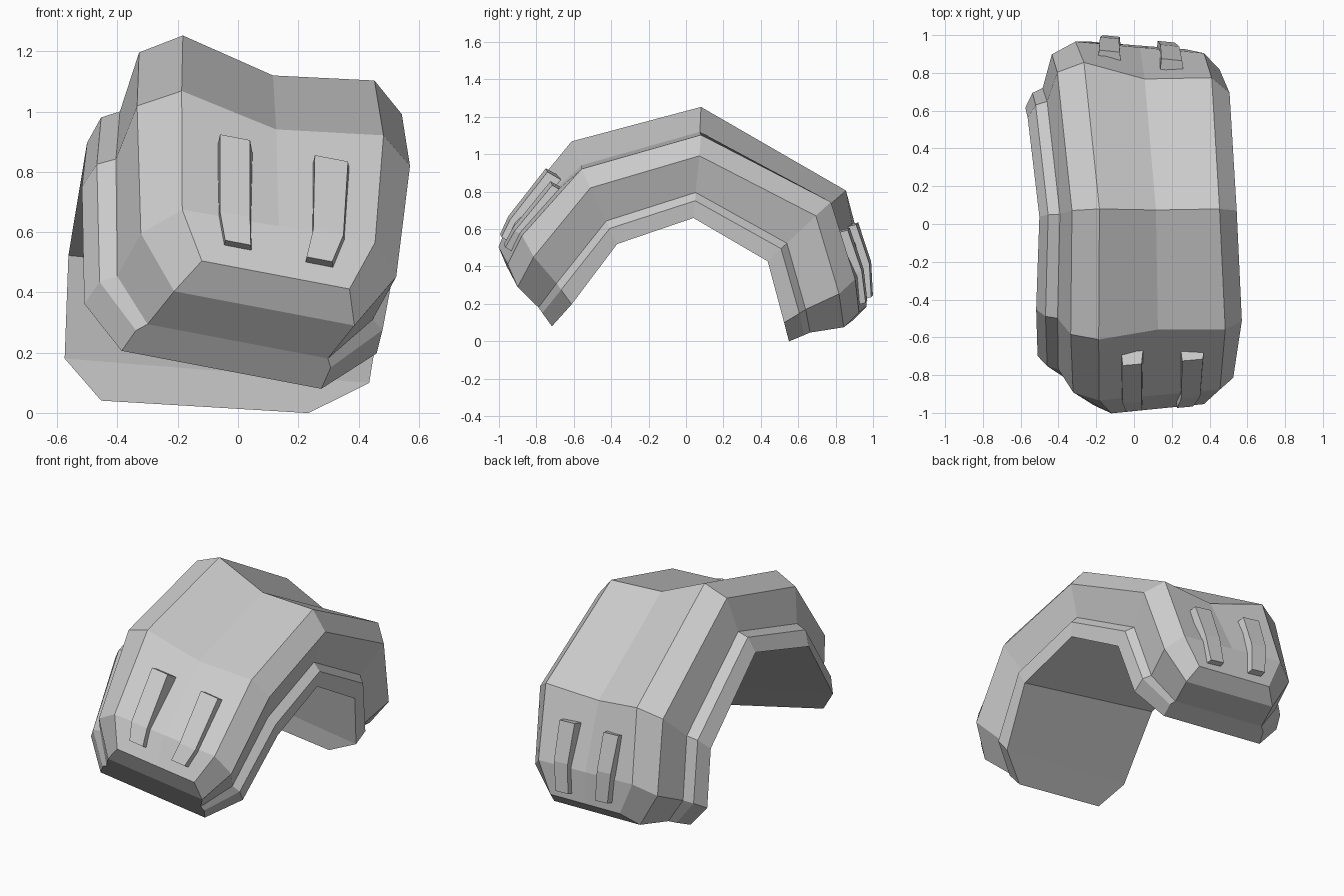
import bpy, bmesh
from mathutils import Vector as V

if "Cube" in bpy.data.objects:
    bpy.data.objects.remove(bpy.data.objects["Cube"])

# Stations along the arch, front hem to back hem:
# (centre of top face, direction across, half width, vector to inner face, flare, hem drop)
STATIONS = [
    ((.125, -.978, .458), (1, .10, -.19), .245, (-.18, .228, -.315), .46, .045),
    ((.135, -.905, .62), (1, .09, -.17), .32, (-.16, .25, -.34), .88, .025),
    ((.148, -.585, .995), (1, .08, -.22), .335, (-.143, .175, -.36), 1, 0),
    ((.135, .08, 1.178), (1, 0, -.235), .318, (-.13, -.04, -.40), 1, 0),
    ((.073, .815, .775), (1, -.12, -.09), .338, (-.11, -.315, -.30), 1, 0),
    ((.03, .935, .36), (1, -.09, -.08), .34, (-.10, -.365, -.22), .88, .025),
    ((.025, .945, .17), (1, -.08, -.06), .25, (-.135, -.367, -.15), .5, .045),
]
# Rings of the wall profile: (depth fraction, extra half width, hem amount)
TOP, EDGE, STEP, RIM, INNER = (0, 0, 0), (.21, .118, 1), (.70, .118, 0), (.78, .17, 0), (1, .188, 0)


def point(station, ring, side):
    c, a, w, d, flare, drop = station
    f, extra, hem = ring
    return V(c) + V(d) * f + V(a) * side * (w + extra * flare) - V((0, 0, drop * hem))


def finish(bm, name):
    bmesh.ops.recalc_face_normals(bm, faces=bm.faces)
    me = bpy.data.meshes.new(name)
    bm.to_mesh(me)
    bm.free()
    ob = bpy.data.objects.new(name, me)
    bpy.context.collection.objects.link(ob)
    return ob


def layer(name, rings, crease=None, cap=0):
    """Nested rings joined by strips, with one ring closed across the arch."""
    bm = bmesh.new()
    n = len(STATIONS)
    loops = []
    for r in rings:
        left = [bm.verts.new(point(s, r, -1)) for s in STATIONS]
        right = [bm.verts.new(point(s, r, 1)) for s in STATIONS]
        loops.append(left + right[::-1])
    for a, b in zip(loops, loops[1:]):
        for i in range(2 * n):
            j = (i + 1) % (2 * n)
            bm.faces.new((a[i], a[j], b[j], b[i]))
    left, right = loops[cap][:n], loops[cap][n:][::-1]
    columns = [left, right]
    if crease:
        mid = [bm.verts.new(V(s[0]) + V(s[3]) * k) for s, k in zip(STATIONS, crease)]
        columns = [left, mid, right]
        for i in (0, n - 1):
            bm.faces.new((left[i], mid[i], right[i]))
    for p, q in zip(columns, columns[1:]):
        for i in range(n - 1):
            bm.faces.new((p[i], p[i + 1], q[i + 1], q[i]))
    return finish(bm, name)


def bar(name, path, across, inward, widths):
    """Bent raised strip: path runs along the middle of its outer face."""
    bm = bmesh.new()
    rows = []
    for p, w in zip(path, widths):
        o, a, d = V(p), V(across) * w / 2, V(inward)
        rows.append([bm.verts.new(x) for x in (o - a, o + a, o + a * 1.15 + d, o - a * 1.15 + d)])
    for r, s in zip(rows, rows[1:]):
        for i in range(4):
            j = (i + 1) % 4
            bm.faces.new((r[i], r[j], s[j], s[i]))
    bm.faces.new(rows[0])
    bm.faces.new(rows[-1])
    return finish(bm, name)


# Outer armour shell with a shallow centre crease, and the liner below it
layer("outer_shell", [TOP, EDGE, STEP], crease=(0, 0, .15, .145, .15, 0, 0))
layer("inner_liner", [STEP, RIM, INNER], cap=-1)

# Raised bars, two on the front and two on the back
FRONT, BACK = (1, .09, -.19), (1, -.1, -.1)
bar("front_bar_left", [(-.01, -.745, .915), (-.01, -.945, .66), (0, -.99, .565)],
    FRONT, (0, .07, -.04), (.1, .1, .085))
bar("front_bar_right", [(.31, -.72, .845), (.3, -.92, .6), (.27, -.97, .51)],
    FRONT, (0, .07, -.04), (.11, .1, .085))
bar("back_bar_left", [(-.13, .915, .63), (-.13, .985, .42), (-.12, .995, .24)],
    BACK, (0, -.08, -.02), (.11, .1, .09))
bar("back_bar_right", [(.2, .87, .6), (.19, .945, .38), (.17, .965, .21)],
    BACK, (0, -.08, -.02), (.11, .1, .09))
